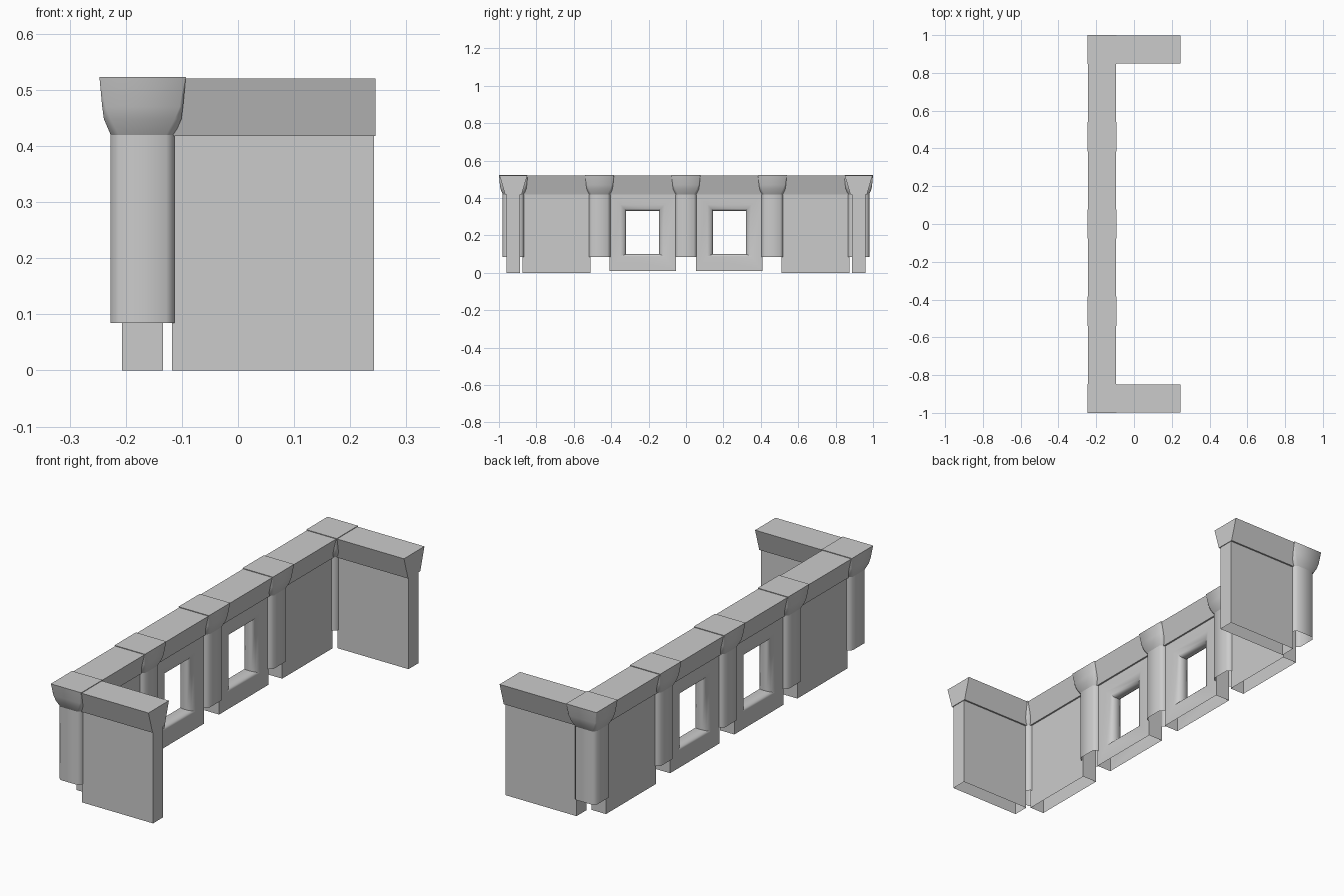
import bpy, bmesh, math

cube = bpy.data.objects.get("Cube")
if cube:
    bpy.data.objects.remove(cube, do_unlink=True)

WALL_X = -0.17      # centre line of the long wall
END_Y = 0.923       # centre line of the two return walls
HALF = 0.0365       # half thickness of the wall panels
CAP_Z, TOP_Z = 0.42, 0.52

stone = bpy.data.materials.new("grey stone")
stone.use_nodes = True
stone.diffuse_color = (0.6, 0.6, 0.6, 1)
stone.node_tree.nodes["Principled BSDF"].inputs["Base Color"].default_value = (0.6, 0.6, 0.6, 1)


def finish(name, bm, smooth=None):
    bmesh.ops.recalc_face_normals(bm, faces=bm.faces)
    mesh = bpy.data.meshes.new(name)
    bm.to_mesh(mesh)
    bm.free()
    mesh.materials.append(stone)
    ob = bpy.data.objects.new(name, mesh)
    bpy.context.collection.objects.link(ob)
    if smooth:
        bpy.ops.object.select_all(action="DESELECT")
        ob.select_set(True)
        bpy.context.view_layer.objects.active = ob
        bpy.ops.object.shade_smooth_by_angle(angle=math.radians(smooth))
    return ob


def loft(bm, rings, bottom=False, top=False):
    """Skin a stack of closed rings of points."""
    loops = [[bm.verts.new(p) for p in ring] for ring in rings]
    for a, b in zip(loops, loops[1:]):
        for i in range(len(a)):
            j = (i + 1) % len(a)
            bm.faces.new((a[i], a[j], b[j], b[i]))
    if bottom:
        bm.faces.new(loops[0][::-1])
    if top:
        bm.faces.new(loops[-1])


def rect(x0, x1, y0, y1, z):
    return [(x0, y0, z), (x1, y0, z), (x1, y1, z), (x0, y1, z)]


def chamfered(cx, cy, h, c, z):
    pts = [(-h + c, -h), (h - c, -h), (h, -h + c), (h, h - c),
           (h - c, h), (-h + c, h), (-h, h - c), (-h, -h + c)]
    return [(cx + x, cy + y, z) for x, y in pts]


def panel(name, x0, x1, y0, y1):
    # Hollow slab, open underneath
    bm = bmesh.new()
    loft(bm, [rect(x0, x1, y0, y1, 0), rect(x0, x1, y0, y1, CAP_Z)], top=True)
    finish(name, bm)


def window_panel(name, cy):
    # Slab with a splayed opening, narrowest in the middle of the wall
    def frame(x, hy, z0, z1):
        return [(x, cy - hy, z0), (x, cy + hy, z0), (x, cy + hy, z1), (x, cy - hy, z1)]
    bm = bmesh.new()
    rings = []
    for s in (-1, 1):
        steps = [frame(WALL_X + s * HALF, 0.178, 0.01, CAP_Z),
                 frame(WALL_X + s * HALF, 0.118, 0.088, 0.365),
                 frame(WALL_X + s * 0.028, 0.098, 0.096, 0.342),
                 frame(WALL_X + s * 0.013, 0.0875, 0.1, 0.33)]
        rings += steps if s < 0 else steps[::-1]
    loft(bm, rings)
    # Outer edges, leaving the underside open
    for a, b in ((1, 2), (2, 3), (3, 0)):
        p, q = rings[0], rings[-1]
        bm.faces.new([bm.verts.new(v) for v in (p[a], p[b], q[b], q[a])])
    bmesh.ops.remove_doubles(bm, verts=bm.verts, dist=0.0001)
    finish(name, bm, 50)


def pillar(name, cy):
    bm = bmesh.new()
    loft(bm, [chamfered(WALL_X, cy, 0.057, 0.015, z) for z in (0.085, CAP_Z)])
    finish(name + "_shaft", bm, 50)
    bm = bmesh.new()
    loft(bm, [chamfered(WALL_X, cy, 0.057, 0.015, CAP_Z),
              chamfered(WALL_X, cy, 0.069, 0.012, 0.448),
              chamfered(WALL_X, cy, 0.072, 0.006, 0.47),
              chamfered(WALL_X, cy, 0.077, 0.001, 0.523)], bottom=True, top=True)
    finish(name + "_capital", bm, 50)


# Pillars along the long wall
for name, y in (("front_corner", -END_Y), ("front_middle", -0.462), ("centre", 0),
                ("back_middle", 0.462), ("back_corner", END_Y)):
    pillar(name + "_pillar", y)

# Long wall: solid outer bays, windowed inner bays, one flared coping
for name, s in (("front", -1), ("back", 1)):
    y0, y1 = sorted((s * 0.51, s * 0.873))
    panel(name + "_side_panel", WALL_X - HALF, WALL_X + HALF, y0, y1)
    window_panel(name + "_window_panel", s * 0.232)

    # Return wall and its coping
    cy = s * END_Y
    panel(name + "_end_panel", -0.118, 0.242, cy - HALF, cy + HALF)
    bm = bmesh.new()
    loft(bm, [rect(WALL_X, 0.245, cy - 0.044, cy + 0.044, CAP_Z - 0.002),
              rect(WALL_X, 0.245, cy - 0.074, cy + 0.074, TOP_Z)], bottom=True, top=True)
    finish(name + "_end_coping", bm)

bm = bmesh.new()
loft(bm, [rect(WALL_X - 0.044, WALL_X + 0.044, -END_Y, END_Y, CAP_Z - 0.002),
          rect(WALL_X - 0.074, WALL_X + 0.074, -END_Y, END_Y, TOP_Z)], bottom=True, top=True)
finish("long_wall_coping", bm)
